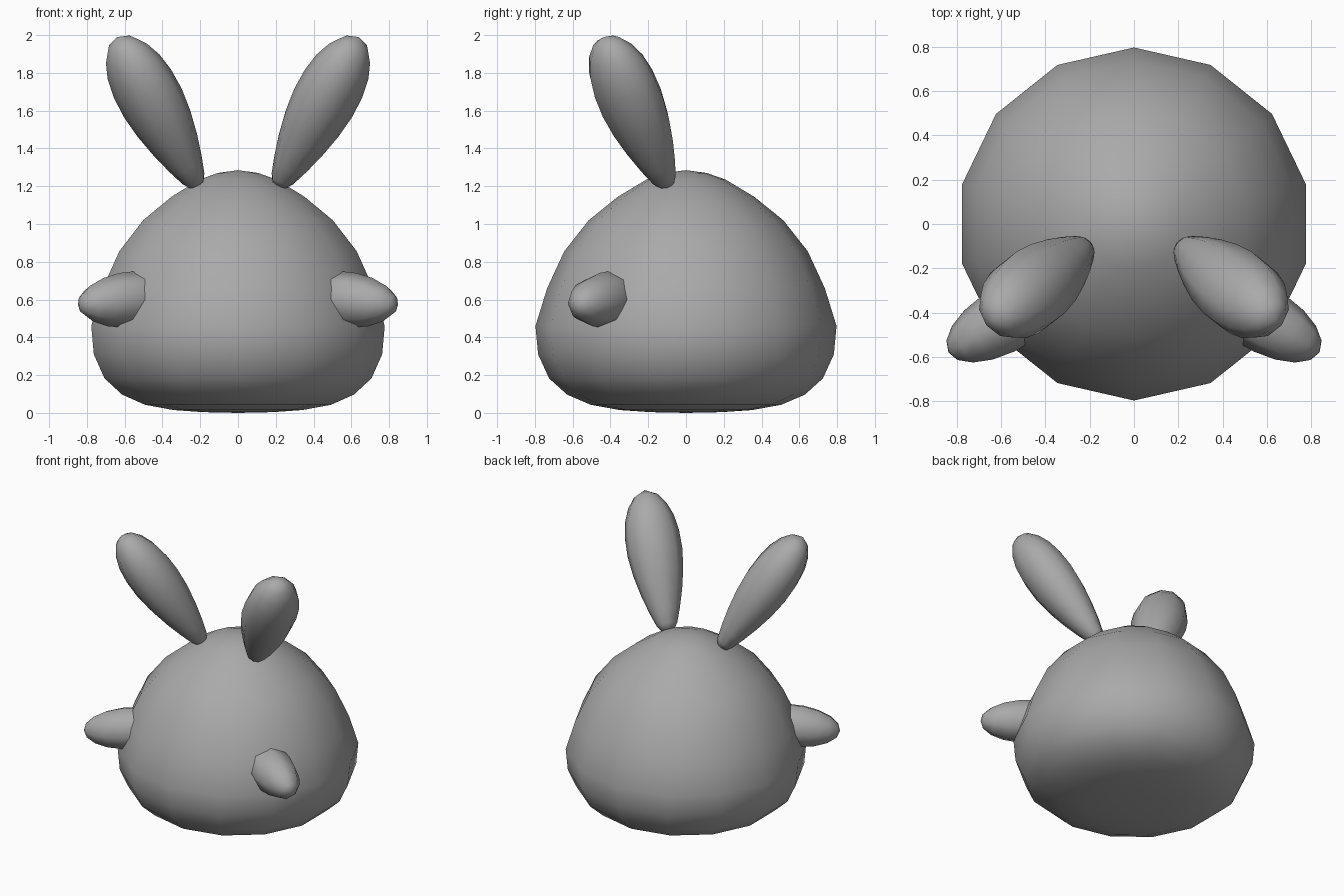
import bpy, bmesh, math
from mathutils import Vector

if "Cube" in bpy.data.objects:
    bpy.data.objects.remove(bpy.data.objects["Cube"])

grey = bpy.data.materials.new("plain_grey")
grey.diffuse_color = (0.4, 0.4, 0.4, 1)
grey.use_nodes = True
grey.node_tree.nodes["Principled BSDF"].inputs["Base Color"].default_value = grey.diffuse_color


def lathe(name, base, tip, profile, sides, widen=1.0):
    """Smooth closed solid from base to tip; profile = (fraction, radius), widen = sideways stretch."""
    base, tip = Vector(base), Vector(tip)
    axis = tip - base
    turn = axis.to_track_quat('Z', 'Y')
    bm = bmesh.new()
    rings = []
    for t, r in profile:
        ring = []
        for i in range(sides):
            a = 2 * math.pi * i / sides
            offset = Vector((widen * r * math.sin(a), r * math.cos(a), 0))
            ring.append(bm.verts.new(base + axis * t + turn @ offset))
        rings.append(ring)
    for low, high in zip(rings, rings[1:]):
        for i in range(sides):
            j = (i + 1) % sides
            bm.faces.new((low[i], low[j], high[j], high[i]))
    # Close both ends with a fan to a pole
    for ring, point in ((rings[0], base), (rings[-1], tip)):
        pole = bm.verts.new(point)
        for i in range(sides):
            bm.faces.new((ring[i], ring[(i + 1) % sides], pole))
    bmesh.ops.recalc_face_normals(bm, faces=bm.faces)
    for f in bm.faces:
        f.smooth = True
    mesh = bpy.data.meshes.new(name)
    bm.to_mesh(mesh)
    bm.free()
    mesh.materials.append(grey)
    obj = bpy.data.objects.new(name, mesh)
    bpy.context.collection.objects.link(obj)
    return obj


# Body: rounded dome with a flattened underside
body_profile = [(0.004, 0.19), (0.015, 0.35), (0.043, 0.505), (0.097, 0.63),
                (0.183, 0.725), (0.31, 0.783), (0.46, 0.797), (0.66, 0.735),
                (0.855, 0.645), (1.02, 0.515), (1.145, 0.36), (1.235, 0.21),
                (1.27, 0.11)]
height = 1.285
lathe("body", (0, 0, 0), (0, 0, height),
      [(z / height, r) for z, r in body_profile], 14)

# Ears: long, slightly flattened teardrops, widest past the middle
ear_profile = [(0.012, 0.04), (0.05, 0.062), (0.15, 0.092), (0.28, 0.124),
               (0.42, 0.150), (0.56, 0.164), (0.69, 0.162), (0.80, 0.146),
               (0.89, 0.115), (0.96, 0.07)]
# Arms: short stubby ellipsoids
arm_profile = [((1 - math.cos(math.pi * k / 9)) / 2, 0.148 * math.sin(math.pi * k / 9))
               for k in range(1, 9)]

for side, s in (("left", -1), ("right", 1)):
    lathe(side + "_ear", (s * 0.215, -0.10, 1.20), (s * 0.638, -0.435, 1.99),
          ear_profile, 10, 1.13)
    lathe(side + "_arm", (s * 0.295, -0.265, 0.63), (s * 0.838, -0.58, 0.572),
          arm_profile, 8)
